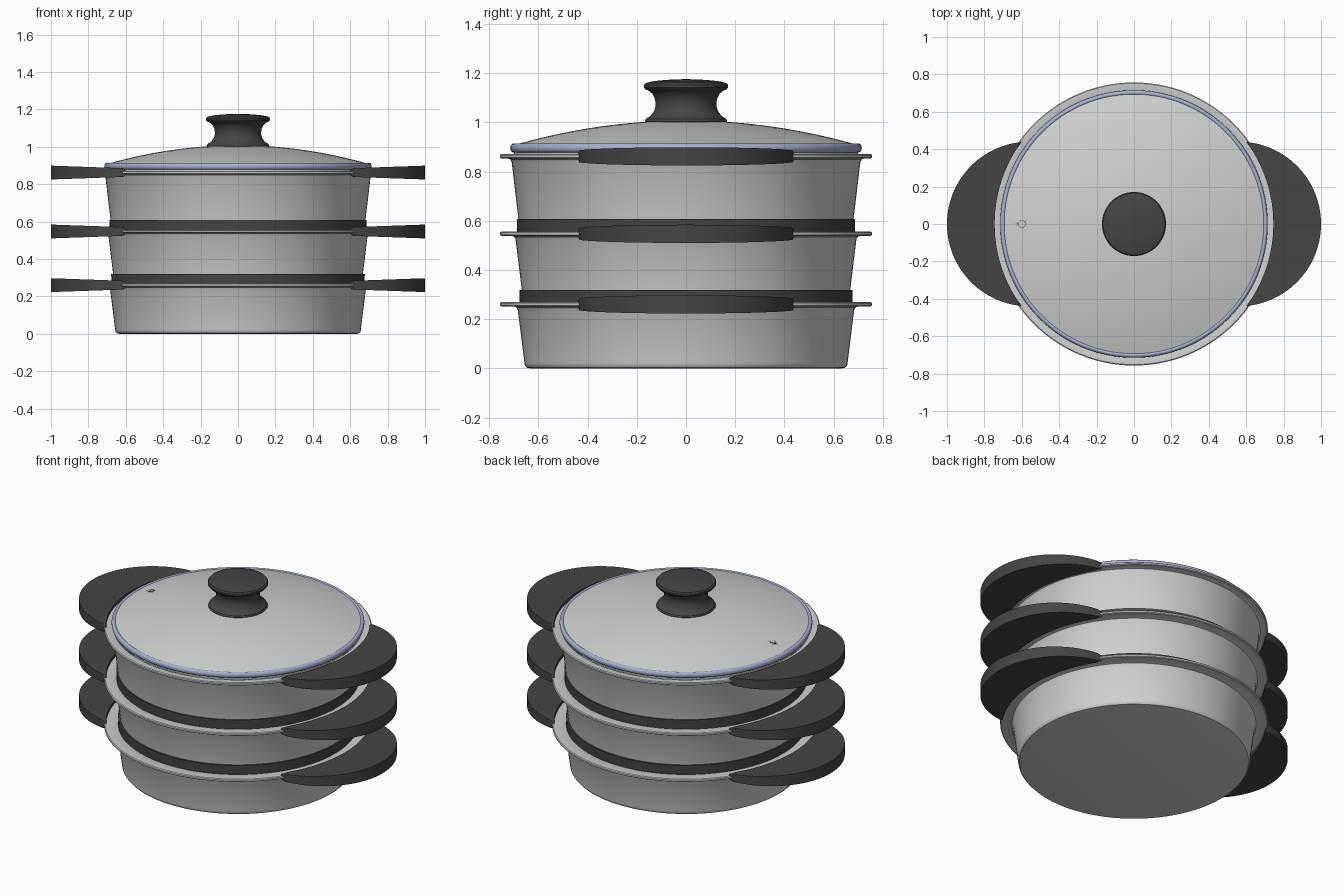
import bpy, bmesh, math
from mathutils import Matrix

if "Cube" in bpy.data.objects:
    bpy.data.objects.remove(bpy.data.objects["Cube"])

SEG = 128


def material(name, rgb):
    m = bpy.data.materials.new(name)
    m.diffuse_color = (*rgb, 1)
    m.use_nodes = True
    m.node_tree.nodes["Principled BSDF"].inputs["Base Color"].default_value = m.diffuse_color
    return m


steel = material("brushed steel", (0.62, 0.64, 0.63))
black = material("black plastic", (0.06, 0.06, 0.06))
blue = material("blue grey seal", (0.40, 0.44, 0.64))


def finish(name, bm, mat, angle=35):
    bmesh.ops.remove_doubles(bm, verts=bm.verts[:], dist=1e-5)
    bmesh.ops.recalc_face_normals(bm, faces=bm.faces[:])
    me = bpy.data.meshes.new(name)
    bm.to_mesh(me)
    bm.free()
    me.materials.append(mat)
    me.shade_smooth()
    me.set_sharp_from_angle(angle=math.radians(angle))
    ob = bpy.data.objects.new(name, me)
    bpy.context.collection.objects.link(ob)
    return ob


def lathe(name, profile, mat, closed=True):
    """Revolve (radius, height) points around z."""
    bm = bmesh.new()
    vs = [bm.verts.new((r, 0, z)) for r, z in profile]
    pairs = list(zip(vs, vs[1:]))
    if closed:
        pairs.append((vs[-1], vs[0]))
    edges = [bm.edges.new(p) for p in pairs]
    bmesh.ops.spin(bm, geom=vs + edges, cent=(0, 0, 0), axis=(0, 0, 1),
                   angle=2 * math.pi, steps=SEG, use_merge=False)
    bmesh.ops.remove_doubles(bm, verts=bm.verts[:], dist=1e-5)
    bmesh.ops.dissolve_degenerate(bm, edges=bm.edges[:], dist=1e-6)
    return finish(name, bm, mat)


def pot(name, z0, r0, rim_z, r1):
    """Tapered pan with rounded base corner and a flat flange."""
    t = 0.012
    lathe(name, [
        (0, z0), (r0 - 0.022, z0), (r0 - 0.009, z0 + 0.003), (r0 - 0.002, z0 + 0.011),
        (r0, z0 + 0.022), (r1, rim_z - 0.022), (r1 + 0.006, rim_z - 0.012),
        (r1 + 0.018, rim_z - 0.008), (0.752, rim_z - 0.008), (0.757, rim_z - 0.004),
        (0.757, rim_z + 0.005), (0.752, rim_z + 0.009), (r1 + 0.006, rim_z + 0.009),
        (r1 - 0.006, rim_z + 0.004), (r1 - t, rim_z - 0.012),
        (r0 - t, z0 + 0.03), (r0 - 0.03, z0 + t), (0, z0 + t)], steel, closed=False)


def handle(name, z, turn):
    """Crescent grip: outer circle cut by the rim circle, thicker outwards."""
    cx, ro, ri = 0.56, 0.44, 0.745
    tx = (ri * ri + cx * cx - ro * ro) / (2 * cx)
    ty = math.sqrt(ri * ri - tx * tx)
    a, b = math.atan2(ty, tx - cx), math.atan2(ty, tx)
    n, m = 56, 28
    pts = [(cx + ro * math.cos(-a + 2 * a * i / n), ro * math.sin(-a + 2 * a * i / n))
           for i in range(n + 1)]
    pts += [(ri * math.cos(b - 2 * b * i / m), ri * math.sin(b - 2 * b * i / m))
            for i in range(1, m)]
    bm = bmesh.new()

    def half(x):
        return 0.023 + 0.014 * (x - tx) / (1 - tx)

    top = [bm.verts.new((x, y, half(x))) for x, y in pts]
    low = [bm.verts.new((x, y, -half(x))) for x, y in pts]
    caps = [bm.faces.new(top), bm.faces.new(low[::-1])]
    for i in range(len(pts)):
        j = (i + 1) % len(pts)
        bm.faces.new((low[i], low[j], top[j], top[i]))
    edges = [e for f in caps for e in f.edges]
    bmesh.ops.bevel(bm, geom=edges, offset=0.012, offset_type='OFFSET', segments=3,
                    profile=0.5, affect='EDGES', clamp_overlap=True)
    bm.transform(Matrix.Translation((0, 0, z)) @ Matrix.Rotation(turn, 4, 'Z'))
    finish(name, bm, black, 40)


# Three stacked pots with a pair of handles each
for label, z0, r0, rim, r1 in (("bottom", 0.0, 0.657, 0.260, 0.684),
                               ("middle", 0.275, 0.665, 0.547, 0.693),
                               ("top", 0.565, 0.679, 0.862, 0.709)):
    pot(label + "_pot", z0, r0, rim, r1)
    handle(label + "_handle_right", rim, 0)
    handle(label + "_handle_left", rim, math.pi)

# Dark gasket bands between the pots
for label, za, zb, ra, rb in (("lower", 0.262, 0.319, 0.676, 0.678),
                              ("upper", 0.549, 0.608, 0.686, 0.688)):
    lathe(label + "_band", [(0.64, za), (ra, za), (rb, zb), (0.64, zb)], black)


# Domed lid shell with a short skirt
def dome(r):
    return 1.008 - 0.1 * (r / 0.7) ** 2


radii = [0.7 * i / 16 for i in range(17)]
lid = lathe("lid", [(r, dome(r)) for r in radii] + [(0.7, 0.866), (0.685, 0.866)]
            + [(r * 0.978, dome(r) - 0.012) for r in reversed(radii)], steel, closed=False)

# Rolled seal around the lid edge
lathe("lid_seal", [(0.702 + 0.013 * math.cos(t), 0.896 + 0.018 * math.sin(t))
                   for t in [2 * math.pi * i / 14 for i in range(14)]], blue)

# Steam vent hole through the lid
bm = bmesh.new()
bmesh.ops.create_cone(bm, cap_ends=True, segments=24, radius1=0.018, radius2=0.018,
                      depth=0.12, matrix=Matrix.Translation((-0.6, 0, 0.93)))
cutter = finish("vent_cutter", bm, steel)
cutter.hide_render = True
cutter.display_type = 'WIRE'
cut = lid.modifiers.new("vent", 'BOOLEAN')
cut.operation = 'DIFFERENCE'
cut.solver = 'EXACT'
cut.object = cutter

# Spool-shaped knob
lathe("lid_knob", [
    (0, 0.99), (0.160, 0.99), (0.168, 1.004), (0.164, 1.014), (0.145, 1.026),
    (0.130, 1.045), (0.123, 1.070), (0.126, 1.095), (0.137, 1.117), (0.153, 1.130),
    (0.166, 1.135), (0.171, 1.142), (0.171, 1.152), (0.165, 1.160), (0.13, 1.168),
    (0.08, 1.173), (0.04, 1.175), (0, 1.176)], black, closed=False)
